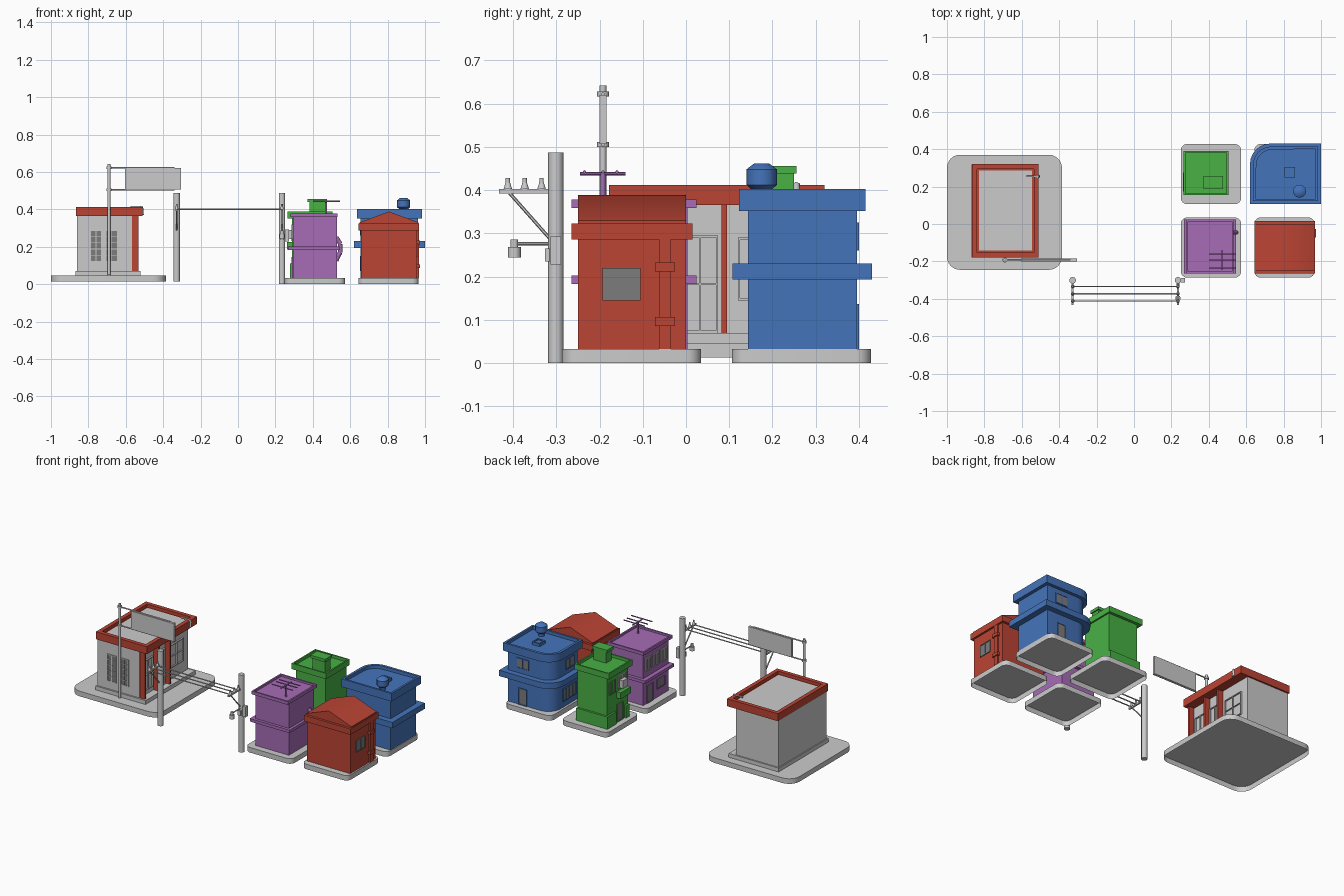
import bpy, bmesh, math
from mathutils import Vector, Matrix

if "Cube" in bpy.data.objects:
    bpy.data.objects.remove(bpy.data.objects["Cube"])


def material(name, rgb):
    m = bpy.data.materials.new(name)
    m.diffuse_color = (*rgb, 1)
    m.use_nodes = True
    m.node_tree.nodes["Principled BSDF"].inputs["Base Color"].default_value = m.diffuse_color
    return m


RED = material("red", (0.5, 0.058, 0.034))
BLUE = material("blue", (0.06, 0.175, 0.5))
GREEN = material("green", (0.065, 0.44, 0.06))
PURPLE = material("purple", (0.38, 0.15, 0.47))
DARK = material("dark_glass", (0.2, 0.2, 0.2))


def finish(name, bm, mat=None, smooth=False):
    me = bpy.data.meshes.new(name)
    bm.to_mesh(me)
    bm.free()
    ob = bpy.data.objects.new(name, me)
    bpy.context.collection.objects.link(ob)
    if mat:
        me.materials.append(mat)
    if smooth:
        me.shade_smooth()
        me.set_sharp_from_angle(angle=math.radians(50))
    return ob


def boxes(name, specs, mat=None):
    bm = bmesh.new()
    for x0, x1, y0, y1, z0, z1 in specs:
        m = Matrix.Translation(((x0 + x1) / 2, (y0 + y1) / 2, (z0 + z1) / 2))
        m = m @ Matrix.Diagonal((abs(x1 - x0), abs(y1 - y0), abs(z1 - z0), 1))
        bmesh.ops.create_cube(bm, size=1, matrix=m)
    return finish(name, bm, mat)


def slab(name, x0, x1, y0, y1, z0, z1, mat=None, radii=(0, 0, 0, 0), rim=0, depth=0, open_bottom=False):
    """Rounded block, optionally with a sunken top; radii start at +x+y, anticlockwise."""
    bm = bmesh.new()
    pts = []
    for i, (cx, cy) in enumerate([(x1, y1), (x0, y1), (x0, y0), (x1, y0)]):
        r = radii[i]
        sx, sy = (1 if cx == x1 else -1), (1 if cy == y1 else -1)
        for k in range(7 if r else 1):
            a = math.pi / 2 * (i + k / 6)
            pts.append((cx, cy, z0) if not r else
                       (cx - sx * r + r * math.cos(a), cy - sy * r + r * math.sin(a), z0))
    base = bm.faces.new([bm.verts.new(p) for p in pts])
    ext = bmesh.ops.extrude_face_region(bm, geom=[base], use_keep_orig=True)["geom"]
    top = [g for g in ext if isinstance(g, bmesh.types.BMFace)]
    bmesh.ops.translate(bm, vec=(0, 0, z1 - z0), verts=top[0].verts)
    bmesh.ops.recalc_face_normals(bm, faces=bm.faces)
    if open_bottom:
        bmesh.ops.delete(bm, geom=[base], context="FACES_ONLY")
    if rim:
        bmesh.ops.inset_region(bm, faces=top, thickness=rim)
        down = bmesh.ops.extrude_discrete_faces(bm, faces=top)["faces"]
        bmesh.ops.translate(bm, vec=(0, 0, -depth), verts=down[0].verts)
    return finish(name, bm, mat, any(radii))


def rod(name, a, b, r, mat=None, n=10, r2=None):
    a, b = Vector(a), Vector(b)
    d = b - a
    m = Matrix.Translation((a + b) / 2) @ d.to_track_quat("Z", "Y").to_matrix().to_4x4()
    bm = bmesh.new()
    bmesh.ops.create_cone(bm, cap_ends=True, segments=n, radius1=r,
                          radius2=r if r2 is None else r2, depth=d.length, matrix=m)
    return finish(name, bm, mat, n > 6)


def opening(name, side, plane, c, w, z0, z1, mat, panes=2, rows=1, glass=DARK, t=0.005):
    """Framed window or door on a wall facing side ('+x', '-y', ...)."""
    s = 1 if side[0] == "+" else -1

    def put(a0, a1, b0, b1, depth):
        p = sorted((plane - s * 0.003, plane + s * depth))
        return (*p, a0, a1, b0, b1) if side[1] == "x" else (a0, a1, *p, b0, b1)
    f, l, r = 0.005, c - w / 2, c + w / 2
    bars = [put(l, r, z1 - f, z1, t), put(l, r, z0, z0 + f, t)]
    for k in range(panes + 1):
        a = l + (w - f) * k / panes
        bars.append(put(a, a + f, z0, z1, t))
    for k in range(1, rows):
        z = z0 + (z1 - z0) * k / rows
        bars.append(put(l, r, z - f / 3, z + f / 3, t))
    boxes(name + "_frame", bars, mat)
    boxes(name + "_glass", [put(l + f / 2, r - f / 2, z0 + f / 2, z1 - f / 2, 0.002)], glass)


# ---- ground slabs, hollow underneath
slab("shop_ground", -1, -0.385, -0.245, 0.37, 0.013, 0.045, radii=(0.07,) * 4, open_bottom=True)
for x in (0.25, 0.643):
    for y in (-0.287, 0.106):
        slab("house_ground", x, x + 0.323, y, y + 0.322, 0, 0.032, radii=(0.035,) * 4, open_bottom=True)

# ---- grey shop with red trim, shopfront towards +x
boxes("shop_plinth", [(-0.868, -0.52, -0.178, 0.318, 0.0455, 0.07)])
boxes("shop_body", [(-0.862, -0.567, -0.168, 0.31, 0.07, 0.385)])
slab("shop_cornice", -0.865, -0.51, -0.178, 0.32, 0.365, 0.412, RED, rim=0.036, depth=0.02)
boxes("shop_pillars", [(-0.57, -0.532, y, y + 0.013, 0.07, 0.367)
                       for y in (-0.166, -0.03, 0.082)], RED)
boxes("shop_roof", [(-0.83, -0.545, -0.143, 0.285, 0.385, 0.395)])
for x in (-0.76, -0.675):
    opening("shop_front_window", "-y", -0.168, x, 0.064, 0.12, 0.29, None, 2, 5)
for y, w, z0, z1 in ((-0.092, 0.09, 0.1, 0.29), (0.032, 0.085, 0.07, 0.295), (0.19, 0.14, 0.145, 0.29)):
    opening("shop_display", "+x", -0.567, y, w, z0, z1, None, 2, 2, None, 0.01)

rod("shop_lamp_arm", (-0.575, 0.255, 0.414), (-0.51, 0.255, 0.414), 0.005)
rod("shop_lamp", (-0.515, 0.255, 0.37), (-0.515, 0.255, 0.416), 0.012, r2=0.008)

# ---- billboard on a pole
rod("billboard_pole", (-0.69, -0.192, 0.05), (-0.69, -0.192, 0.642), 0.008)
for z in (0.622, 0.505):
    rod("billboard_rail", (-0.69, -0.192, z), (-0.34, -0.192, z), 0.004)
    rod("billboard_clamp", (-0.69, -0.192, z - 0.006), (-0.69, -0.192, z + 0.006), 0.014)
boxes("billboard_panel", [(-0.605, -0.34, -0.2, -0.184, 0.506, 0.62),
                          (-0.34, -0.305, -0.2, -0.184, 0.506, 0.62)])

# ---- utility poles, crossarms and wires
WIRES = (-0.412, -0.373, -0.334)
for x, z in ((-0.328, 0.015), (0.235, 0)):
    rod("utility_pole", (x, -0.301, z), (x, -0.301, 0.487), 0.018)
    boxes("crossarm", [(x - 0.005, x + 0.005, -0.432, -0.3, 0.392, 0.402)])
    rod("arm_brace", (x, -0.408, 0.393), (x, -0.315, 0.288), 0.004, n=6)
    for y in WIRES:
        rod("insulator_skirt", (x, y, 0.402), (x, y, 0.418), 0.01, r2=0.005)
        rod("insulator_cap", (x, y, 0.416), (x, y, 0.428), 0.005)
for y in WIRES:
    rod("wire", (-0.328, y, 0.4), (0.235, y, 0.4), 0.004, n=6)
rod("street_lamp_arm", (0.235, -0.31, 0.276), (0.235, -0.4, 0.276), 0.004, n=6)
rod("street_lamp_head", (0.235, -0.397, 0.244), (0.235, -0.397, 0.268), 0.015)
rod("street_lamp_cap", (0.235, -0.397, 0.268), (0.235, -0.397, 0.286), 0.009)
boxes("pole_boxes", [(0.25, 0.272, -0.313, -0.289, 0.228, 0.293),
                     (0.226, 0.244, -0.326, -0.31, 0.235, 0.265)])

# ---- purple house, entrance towards -x
boxes("purple_body", [(0.295, 0.528, -0.247, 0.004, 0.0325, 0.365)], PURPLE)
boxes("purple_band", [(0.268, 0.545, -0.265, 0.024, 0.183, 0.202)], PURPLE)
slab("purple_cornice", 0.28, 0.533, -0.265, 0.024, 0.358, 0.378, PURPLE, rim=0.014, depth=0.012)
for y in (-0.2, -0.122, -0.044):
    opening("purple_upper_window", "-x", 0.295, y, 0.06, 0.24, 0.32, None)
opening("purple_door", "-x", 0.295, -0.06, 0.06, 0.033, 0.145, PURPLE, 1)
opening("purple_lower_window", "-x", 0.295, -0.17, 0.08, 0.085, 0.145, PURPLE)
path = [(0.525, 0.125), (0.535, 0.15), (0.547, 0.17), (0.547, 0.215), (0.535, 0.235), (0.525, 0.25)]
for (xa, za), (xb, zb) in zip(path, path[1:]):
    rod("purple_drainpipe", (xa, -0.045, za), (xb, -0.045, zb), 0.012, PURPLE)
rod("aerial_mast", (0.47, -0.192, 0.365), (0.47, -0.192, 0.442), 0.006, PURPLE)
rod("aerial_boom", (0.47, -0.245, 0.438), (0.47, -0.14, 0.438), 0.004, PURPLE, 6)
for y in (-0.235, -0.192, -0.16):
    rod("aerial_element", (0.4, y, 0.442), (0.545, y, 0.442), 0.004, PURPLE, 6)

# ---- green house, entrance towards -x
boxes("green_body", [(0.29, 0.495, 0.165, 0.372, 0.0325, 0.36)], GREEN)
boxes("green_footing", [(0.278, 0.495, 0.295, 0.385, 0.0325, 0.11),
                        (0.278, 0.3, 0.165, 0.2, 0.0325, 0.11)], GREEN)
slab("green_cornice", 0.265, 0.505, 0.155, 0.39, 0.352, 0.388, GREEN, rim=0.013, depth=0.018)
boxes("green_roof_hut", [(0.382, 0.468, 0.195, 0.25, 0.365, 0.44),
                         (0.372, 0.475, 0.188, 0.256, 0.438, 0.456)], GREEN)
opening("green_upper_window", "-x", 0.29, 0.32, 0.06, 0.23, 0.31, GREEN)
opening("green_balcony_window", "-x", 0.29, 0.225, 0.08, 0.24, 0.32, None)
boxes("green_balcony", [(0.262, 0.292, 0.175, 0.275, 0.185, 0.225)], GREEN)
opening("green_door", "-x", 0.29, 0.245, 0.06, 0.033, 0.145, GREEN, 1)
boxes("air_unit", [(0.265, 0.292, 0.2, 0.25, 0.24, 0.29)])

# ---- red house with gable roof
boxes("red_body", [(0.657, 0.957, -0.25, 0, 0.0325, 0.3)], RED)
boxes("red_cornice", [(0.645, 0.969, -0.265, 0.015, 0.286, 0.323)], RED)
bm = bmesh.new()
gable = bm.faces.new([bm.verts.new((x, -0.25, z)) for x, z in
                      ((0.65, 0.32), (0.965, 0.32), (0.965, 0.33), (0.807, 0.388), (0.65, 0.33))])
ext = bmesh.ops.extrude_face_region(bm, geom=[gable], use_keep_orig=True)["geom"]
bmesh.ops.translate(bm, vec=(0, 0.25, 0), verts=[g for g in ext if isinstance(g, bmesh.types.BMVert)])
bmesh.ops.recalc_face_normals(bm, faces=bm.faces)
finish("red_roof", bm, RED, True)
opening("red_side_window", "+x", 0.957, -0.149, 0.088, 0.145, 0.22, DARK)
boxes("red_flue", [(0.955, 0.967, -0.063, -0.035, 0.033, 0.288)]
      + [(0.955, 0.974, -0.072, -0.026, z, z + 0.02) for z in (0.086, 0.212)], RED)

# ---- blue house with one rounded corner, entrance towards +y
slab("blue_body", 0.656, 0.963, 0.143, 0.395, 0.0325, 0.37, BLUE, (0, 0.085, 0, 0))
slab("blue_band", 0.62, 1, 0.107, 0.43, 0.193, 0.23, BLUE, (0, 0.11, 0, 0))
slab("blue_cornice", 0.636, 0.984, 0.122, 0.415, 0.352, 0.402, BLUE, (0, 0.1, 0, 0), rim=0.018, depth=0.02)
rod("blue_tank_stand", (0.885, 0.175, 0.38), (0.885, 0.175, 0.405), 0.018, BLUE)
for z0, z1, r0, r1 in ((0.4, 0.412, 0.022, 0.035), (0.412, 0.448, 0.035, 0.035), (0.448, 0.461, 0.035, 0.018)):
    rod("blue_tank", (0.885, 0.175, z0), (0.885, 0.175, z1), r0, BLUE, 12, r1)
slab("roof_hatch", 0.805, 0.86, 0.248, 0.306, 0.38, 0.4, BLUE, rim=0.012, depth=0.006)
opening("blue_back_door", "+y", 0.395, 0.86, 0.06, 0.033, 0.137, BLUE, 1)
opening("blue_back_window", "+y", 0.395, 0.86, 0.085, 0.26, 0.325, BLUE)
opening("blue_side_window", "-x", 0.656, 0.22, 0.085, 0.26, 0.325, BLUE)
opening("blue_shop_window", "-x", 0.656, 0.225, 0.13, 0.07, 0.15, BLUE, 4)
